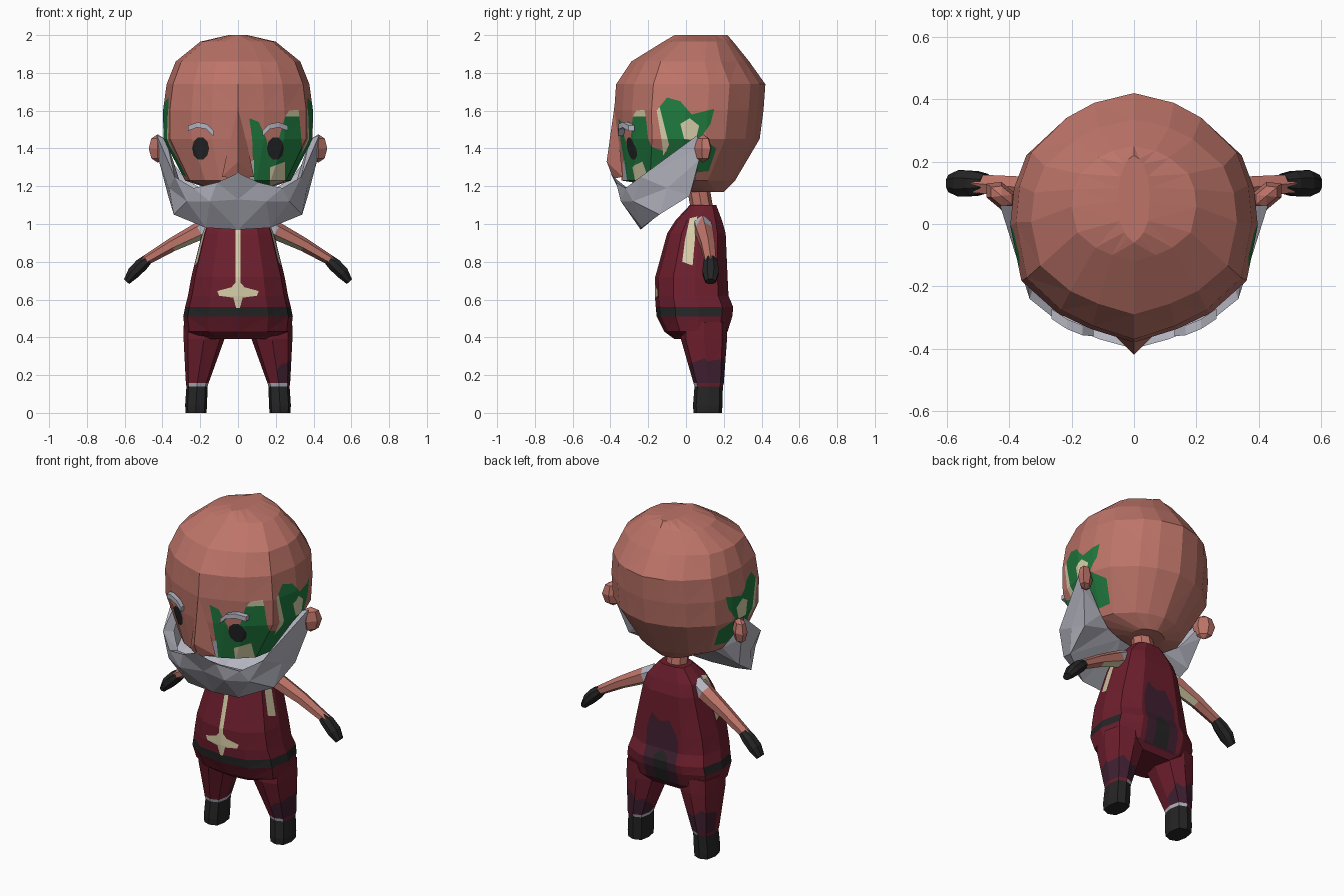
import bpy, bmesh, math
from mathutils import Vector

if "Cube" in bpy.data.objects:
    bpy.data.objects.remove(bpy.data.objects["Cube"])

COLOURS = {
    "skin": (0.51, 0.175, 0.14), "green": (0.014, 0.19, 0.048), "grey": (0.46, 0.46, 0.53),
    "black": (0.018, 0.018, 0.018), "maroon": (0.15, 0.013, 0.026),
    "beige": (0.66, 0.60, 0.38), "plum": (0.05, 0.014, 0.03),
}
MATS = {}
for key, rgb in COLOURS.items():
    MATS[key] = bpy.data.materials.new(key)
    MATS[key].diffuse_color = (*rgb, 1)


def slot(ob, mat):
    if mat not in ob.data.materials:
        ob.data.materials.append(MATS[mat])
    return ob.data.materials.find(mat)


def finish(name, bm, mat, tri=True):
    bmesh.ops.recalc_face_normals(bm, faces=bm.faces[:])
    if tri:
        bmesh.ops.triangulate(bm, faces=bm.faces[:])
    me = bpy.data.meshes.new(name)
    bm.to_mesh(me)
    bm.free()
    ob = bpy.data.objects.new(name, me)
    bpy.context.collection.objects.link(ob)
    slot(ob, mat)
    return ob


def loft(name, rings, mat, closed=True, caps=True):
    """Skin a list of equal-length point rings."""
    bm = bmesh.new()
    rows = [[bm.verts.new(p) for p in r] for r in rings]
    n = len(rows[0])
    for a, b in zip(rows, rows[1:]):
        for i in range(n if closed else n - 1):
            j = (i + 1) % n
            bm.faces.new((a[i], a[j], b[j], b[i]))
    if caps:
        bm.faces.new(rows[0])
        bm.faces.new(rows[-1])
    return finish(name, bm, mat)


def section(half, z, yf, yb, hw):
    """Mirrored horizontal outline from a unit half profile."""
    mid, r = (yf + yb) / 2, (yb - yf) / 2
    pts = [(u * hw, mid + v * r, z) for u, v in half]
    return pts + [(-x, y, z) for x, y, z in reversed(pts[1:-1])]


def tube(name, stations, mat, s, n=6):
    """Straight limb: stations are (centre, horizontal radius, vertical radius)."""
    q = (Vector(stations[-1][0]) - Vector(stations[0][0])).to_track_quat('Z', 'Y')
    rings = []
    for c, rx, ry in stations:
        ring = []
        for k in range(n):
            a = 2 * math.pi * (k + 0.5) / n
            p = Vector(c) + q @ Vector((rx * math.cos(a), ry * math.sin(a), 0))
            ring.append((p.x * s, p.y, p.z))
        rings.append(ring)
    return loft(name, rings, mat)


def colour_faces(ob, mat, rule):
    k = slot(ob, mat)
    for f in ob.data.polygons:
        if rule(f.center, f.normal):
            f.material_index = k


def inside(p, poly):
    hit = False
    for (x1, y1), (x2, y2) in zip(poly, poly[1:] + poly[:1]):
        if (y1 > p[1]) != (y2 > p[1]) and p[0] < (x2 - x1) * (p[1] - y1) / (y2 - y1) + x1:
            hit = not hit
    return hit


def paint(ob, mat, poly, axis, sign):
    """Cut a flat outline into the faces that look along an axis and colour them."""
    ia, ib = [i for i in range(3) if i != axis]
    k = slot(ob, mat)
    bm = bmesh.new()
    bm.from_mesh(ob.data)
    lo = [min(p[i] for p in poly) for i in (0, 1)]
    hi = [max(p[i] for p in poly) for i in (0, 1)]

    def touched():
        out = []
        for f in bm.faces:
            if f.normal[axis] * sign < 0.08:
                continue
            a = [v.co[ia] for v in f.verts]
            b = [v.co[ib] for v in f.verts]
            if max(a) > lo[0] and min(a) < hi[0] and max(b) > lo[1] and min(b) < hi[1]:
                out.append(f)
        return out
    for p, q in zip(poly, poly[1:] + poly[:1]):
        co, no = Vector(), Vector()
        co[ia], co[ib] = p
        no[ia], no[ib] = q[1] - p[1], p[0] - q[0]
        fs = touched()
        geom = fs + list({e for f in fs for e in f.edges}) + list({v for f in fs for v in f.verts})
        bmesh.ops.bisect_plane(bm, geom=geom, dist=1e-5, plane_co=co, plane_no=no.normalized())
        bm.normal_update()
    for f in touched():
        c = f.calc_center_median()
        if inside((c[ia], c[ib]), poly):
            f.material_index = k
    bm.to_mesh(ob.data)
    bm.free()


# Head
HEAD = [(0, -1), (.35, -.89), (.62, -.76), (.91, -.5), (1, -.05), (.97, .25),
        (.87, .52), (.57, .8), (.34, .92), (0, 1)]
head = loft("head", [section(HEAD, *r) for r in [
    (1.17, .02, .20, .10), (1.23, -.34, .26, .28), (1.45, -.37, .39, .395), (1.6, -.38, .41, .397),
    (1.74, -.37, .42, .378), (1.86, -.29, .335, .33), (1.965, -.12, .25, .20),
    (2.0, -.06, .22, .05)]], "skin")

# Face paint, one side of the face only
paint(head, "green", [(.06, 1.56), (.11, 1.54), (.15, 1.45), (.17, 1.36), (.19, 1.36), (.25, 1.57),
                      (.325, 1.57), (.345, 1.35), (.30, 1.18), (.02, 1.2), (.08, 1.3), (.075, 1.45)], 1, -1)
paint(head, "beige", [(.25, 1.57), (.325, 1.57), (.32, 1.605), (.27, 1.6)], 1, -1)
paint(head, "beige", [(.17, 1.2), (.25, 1.2), (.25, 1.33), (.17, 1.3)], 1, -1)
paint(head, "grey", [(.02, 1.22), (.085, 1.22), (.085, 1.34), (.05, 1.32)], 1, -1)

# Paint around the ears, and eyes
for s in (-1, 1):
    paint(head, "green", [(-.14, 1.62), (-.1, 1.67), (-.03, 1.65), (.03, 1.58), (.15, 1.61), (.13, 1.53),
                          (.08, 1.46), (.16, 1.40), (.12, 1.28), (-.15, 1.25), (-.09, 1.42)], 0, s)
    paint(head, "beige", [(-.03, 1.53), (.02, 1.56), (.07, 1.52), (.05, 1.44), (-.01, 1.45)], 0, s)
    paint(head, "beige", [(-.14, 1.62), (-.09, 1.42), (-.12, 1.36), (-.13, 1.45), (-.155, 1.6)], 0, s)
    paint(head, "black", [(s * .198 + .045 * math.cos(k * math.pi / 5), 1.4 + .062 * math.sin(k * math.pi / 5))
                          for k in range(10)], 1, -1)

# Nose wedge
bm = bmesh.new()
top, tip, low, left, right = [bm.verts.new(p) for p in [
    (0, -.375, 1.65), (0, -.42, 1.33), (0, -.385, 1.24), (-.085, -.335, 1.25), (.085, -.335, 1.25)]]
for tri in [(top, left, tip), (top, tip, right), (left, low, tip), (low, right, tip),
            (top, right, left), (left, right, low)]:
    bm.faces.new(tri)
finish("nose", bm, "skin")

for s in (-1, 1):
    # Ear
    bm = bmesh.new()
    bmesh.ops.create_uvsphere(bm, u_segments=6, v_segments=4, radius=1)
    for v in bm.verts:
        v.co = (s * (.425 + v.co.x * .055), .09 + v.co.y * .045 + v.co.x * .02, 1.40 + v.co.z * .075)
    finish("ear", bm, "skin")
    # Eyebrow: curved bar
    loft("eyebrow", [[(s * x, y - .012, z - .014), (s * x, y - .012, z + .014),
                      (s * x, y + .02, z + .014), (s * x, y + .02, z - .014)]
                     for x, y, z in [(.13, -.348, 1.48), (.165, -.345, 1.515),
                                     (.215, -.325, 1.525), (.265, -.292, 1.507)]], "grey")


# Beard: upper edge, belly, lower edge and return under the chin
def both(half):
    return [(-x, y, z) for x, y, z in reversed(half[1:])] + half


loft("beard", [both(h) for h in [
    [(0, -.36, 1.23), (.1, -.31, 1.19), (.22, -.26, 1.17), (.31, -.17, 1.23), (.38, .06, 1.45)],
    [(0, -.40, 1.27), (.11, -.37, 1.22), (.235, -.32, 1.19), (.335, -.24, 1.25), (.43, .06, 1.47)],
    [(0, -.33, 1.13), (.15, -.345, 1.12), (.27, -.28, 1.12), (.365, -.10, 1.19), (.425, .07, 1.40)],
    [(0, -.24, .97), (.17, -.235, .98), (.34, -.14, 1.05), (.37, .02, 1.15), (.42, .07, 1.34)],
    [(0, -.02, 1.17), (.1, 0, 1.17), (.2, .02, 1.19), (.28, .05, 1.24), (.38, .07, 1.37)]]],
     "grey", closed=False, caps=False)

# Neck
OCT = [(0, -1), (.7, -.7), (1, 0), (.7, .7), (0, 1)]
loft("neck", [section(OCT, 1.05, .03, .15, .065), section(OCT, 1.22, 0, .12, .06)], "skin")

# Torso with belt
TORSO = [(0, -1), (.55, -.9), (.92, -.5), (1, .1), (.9, .72), (.5, 1), (0, 1)]
torso = loft("torso", [section(TORSO, *r) for r in [
    (.39, -.06, .19, .18), (.43, -.115, .22, .28), (.51, -.155, .245, .29), (.56, -.16, .25, .28),
    (.62, -.165, .225, .265), (.72, -.163, .22, .247), (.95, -.10, .21, .19),
    (1.02, -.055, .19, .165), (1.1, .02, .16, .09)]], "maroon")
colour_faces(torso, "black", lambda c, n: .51 < c.z < .56 and n.y < .75)

# Zip with pull, side panels, stains on the back
half_zip = [(.013, .97), (.013, .69), (.035, .665), (.11, .645), (.10, .62), (.025, .61), (.01, .555)]
paint(torso, "beige", half_zip + [(-x, z) for x, z in reversed(half_zip)], 1, -1)
for s in (-1, 1):
    paint(torso, "beige", [(-.02, .8), (.035, .78), (.05, .95), (.06, 1.04), (.02, 1.03), (-.005, .92)], 0, s)
paint(torso, "plum", [(-.11, .42), (.11, .42), (.11, .72), (.08, .82), (.02, .78), (-.04, .8), (-.1, .7)], 1, 1)
paint(torso, "black", [(-.05, .43), (.05, .43), (.045, .58), (0, .62), (-.045, .58)], 1, 1)

for s in (-1, 1):
    # Leg with cuff and boot
    rings = []
    for z, cx, cy, rx, ry in [(0, .222, .115, .055, .075), (.04, .222, .115, .058, .078),
                              (.14, .217, .12, .056, .075), (.157, .216, .12, .060, .08),
                              (.39, .18, .095, .108, .122), (.48, .172, .095, .115, .122)]:
        rings.append([(s * (cx + math.copysign(abs(math.cos(a)) ** .7, math.cos(a)) * rx),
                       cy + math.copysign(abs(math.sin(a)) ** .7, math.sin(a)) * ry, z)
                      for a in [k * math.pi / 4 for k in range(8)]])
    leg = loft("leg", rings, "maroon")
    stain = [(.02, .157), (.2, .157), (.21, .27), (.13, .25), (.1, .29), (.02, .26)]
    if s > 0:
        paint(leg, "plum", stain, 0, 1)
    paint(leg, "plum", [(s * x, z) for x, z in
                        [(.14, .157), (.3, .157), (.3, .26), (.24, .3), (.19, .25), (.14, .27)]], 1, 1)
    colour_faces(leg, "grey", lambda c, n: .14 < c.z < .157 and (n.x * s < .3 or n.y < -.5))
    colour_faces(leg, "black", lambda c, n: c.z < .14)

    # Arm with short sleeve and pale underside
    arm = tube("arm", [((.13, .085, 1.0), .05, .05), ((.20, .095, .965), .052, .048),
                       ((.35, .115, .89), .042, .036), ((.51, .13, .795), .033, .026)], "skin", s)
    colour_faces(arm, "beige", lambda c, n: n.z < -.6 and abs(c.x) < .34)
    colour_faces(arm, "grey", lambda c, n: abs(c.x) < .195)

    # Gloved hand
    tube("hand", [((.475, .13, .815), .033, .028), ((.51, .13, .785), .043, .038),
                  ((.555, .13, .74), .046, .036), ((.59, .13, .695), .03, .02)], "black", s, 8)

for m in bpy.data.materials:
    if m.users and not m.is_grease_pencil:
        m.use_nodes = True
        m.node_tree.nodes["Principled BSDF"].inputs["Base Color"].default_value = m.diffuse_color
